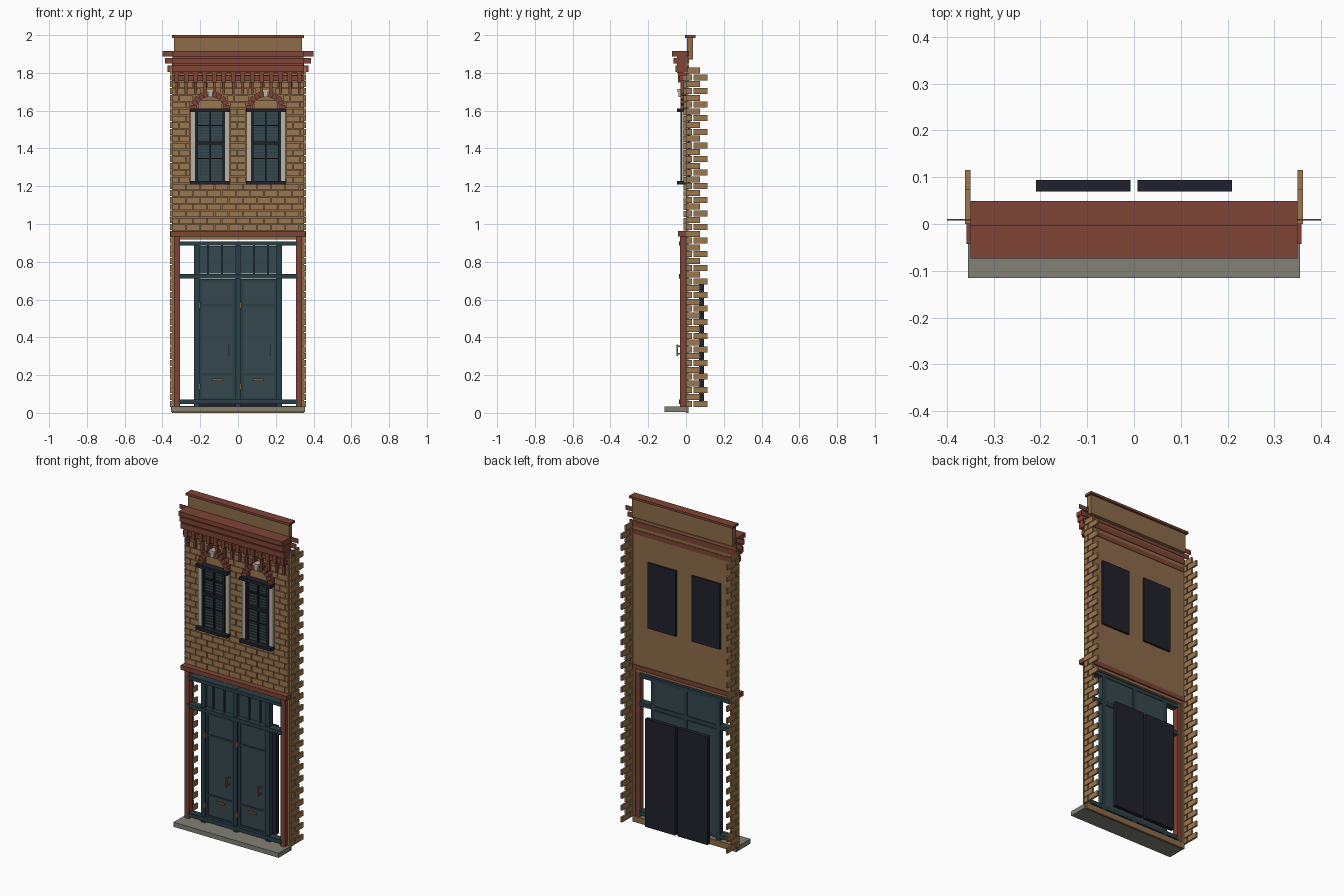
import bpy, bmesh, math
from mathutils import Matrix, Vector

cube = bpy.data.objects.get("Cube")
if cube:
    bpy.data.objects.remove(cube, do_unlink=True)


def material(name, *rgb):
    m = bpy.data.materials.new(name)
    m.use_nodes = True
    m.diffuse_color = (*rgb, 1)
    m.node_tree.nodes["Principled BSDF"].inputs["Base Color"].default_value = (*rgb, 1)
    return m


TAN = material("tan brick", 0.33, 0.185, 0.08)
WALL = material("tan render", 0.27, 0.15, 0.068)
RED = material("red trim", 0.21, 0.058, 0.036)
FRAME = material("teal frame", 0.024, 0.05, 0.062)
PANEL = material("teal panel", 0.036, 0.066, 0.075)
NAVY = material("dark navy", 0.015, 0.015, 0.026)
GREY = material("step stone", 0.22, 0.22, 0.18)
PALE = material("pale stone", 0.50, 0.46, 0.38)
BRASS = material("aged brass", 0.24, 0.11, 0.035)


def boxes(name, mat, items):
    """One object from boxes given as (x0, x1, y0, y1, z0, z1[, rotation about y])."""
    bm = bmesh.new()
    for x0, x1, y0, y1, z0, z1, *turn in items:
        centre = Vector((x0 + x1, y0 + y1, z0 + z1)) / 2
        size = Matrix.Diagonal((x1 - x0, y1 - y0, z1 - z0, 1))
        rot = Matrix.Rotation(turn[0] if turn else 0, 4, 'Y')
        bmesh.ops.create_cube(bm, size=1, matrix=Matrix.Translation(centre) @ rot @ size)
    mesh = bpy.data.meshes.new(name)
    bm.to_mesh(mesh)
    bm.free()
    mesh.materials.append(mat)
    obj = bpy.data.objects.new(name, mesh)
    bpy.context.collection.objects.link(obj)
    return obj


def box(name, mat, *dims):
    return boxes(name, mat, [dims])


def wide(half, *dims):
    return (-half, half, *dims)


def both(items):
    """Add the mirror image in x of every box."""
    return items + [(-b[1], -b[0], *b[2:]) for b in items]


COURSE = 0.036
GAP = 0.004
WINDOWS = (-0.148, 0.148)

# Step, threshold and upper wall
box("front_step", GREY, *wide(0.355, -0.115, 0.0, 0.005, 0.033))
box("threshold", WALL, *wide(0.35, 0.0, 0.014, 0.0, 0.036))
box("upper_wall", WALL, *wide(0.35, 0.0, 0.012, 0.94, 1.88))
boxes("shopfront_side_strips", WALL, both([(0.335, 0.35, -0.005, 0.012, 0.036, 0.94)]))

# Front brickwork, cut around the windows and arches
bricks = []
for row in range(24):
    z0 = 0.965 + row * COURSE
    z1 = min(z0 + COURSE - GAP, 1.82)
    mid = (z0 + z1) / 2
    half = 0
    if 1.21 < mid < 1.61:
        half = 0.106
    elif 1.61 <= mid < 1.71:
        half = math.sqrt(0.108 ** 2 - (mid - 1.605) ** 2)
    edges = [-0.35]
    if half:
        for cx in WINDOWS:
            edges += [cx - half, cx + half]
    edges.append(0.35)
    for a, b in zip(edges[::2], edges[1::2]):
        x = a
        step = 0.0375 if row % 2 else 0.075
        while x < b - 0.008:
            end = min(x + step, b)
            if b - end < 0.015:
                end = b
            bricks.append((x + GAP / 2, end - GAP / 2, -0.013, 0.001, z0, z1))
            x, step = end, 0.075
boxes("front_bricks", TAN, bricks)

# Toothed brick returns on both sides
quoins = []
for row in range(50):
    z0 = 0.032 + row * COURSE
    spans = ((0.0, 0.075),) if row % 2 else ((0.0, 0.033), (0.04, 0.115))
    for a, b in spans:
        quoins.append((0.35, 0.361, a, b, z0, z0 + COURSE - GAP))
boxes("side_bricks", TAN, both(quoins))

# Parapet and cornice
box("parapet", WALL, *wide(0.34, 0.004, 0.036, 1.87, 1.988))
box("parapet_cap", RED, *wide(0.35, -0.004, 0.049, 1.986, 2.0))
box("cornice_body", RED, *wide(0.348, -0.048, 0.008, 1.80, 1.90))
boards = [(0.40, -0.074, 1.888, 1.915), (0.387, -0.066, 1.85, 1.88), (0.373, -0.056, 1.805, 1.838)]
boxes("cornice_boards", RED, [wide(0.35, y, 0.016, a, b) for _, y, a, b in boards])
boxes("cornice_end_plates", RED, [wide(h, 0.007, 0.011, a, b) for h, _, a, b in boards])
box("frieze_band", RED, *wide(0.348, -0.034, 0.015, 1.757, 1.785))
brackets = []
for i in range(14):
    x = -0.325 + i * 0.05
    brackets += [(x - 0.012, x + 0.012, -0.042, 0, 1.75, 1.80),
                 (x - 0.007, x + 0.007, -0.028, 0, 1.69, 1.76)]
boxes("frieze_brackets", RED, brackets)

# Windows
for side, cx in zip(("right", "left"), WINDOWS):
    def around(half, *dims):
        return (cx - half, cx + half, *dims)

    box(side + "_window_back", NAVY, *around(0.095, 0.008, 0.024, 1.21, 1.61))
    box(side + "_window_glass", PANEL, *around(0.078, -0.012, 0.0, 1.22, 1.60))
    boxes(side + "_window_slats", FRAME,
          [around(0.066, -0.016, -0.01, 1.245 + i * 0.0165, 1.250 + i * 0.0165) for i in range(21)])
    boxes(side + "_window_jambs", PALE,
          [(cx + s * 0.091 - 0.013, cx + s * 0.091 + 0.013, -0.024, 0, 1.225, 1.595) for s in (-1, 1)])
    boxes(side + "_window_frame", NAVY,
          [(cx + s * 0.072 - 0.007, cx + s * 0.072 + 0.007, -0.03, 0, 1.225, 1.60) for s in (-1, 1)]
          + [around(0.004, -0.024, 0, 1.22, 1.6),
             around(0.07, -0.026, 0, 1.422, 1.438),
             around(0.07, -0.022, 0, 1.345, 1.350),
             around(0.07, -0.022, 0, 1.52, 1.525)])
    boxes(side + "_window_lintel_and_sill", NAVY,
          [around(0.106, -0.048, 0, 1.592, 1.611), around(0.106, -0.048, 0, 1.21, 1.228)])

    # Arch of wedge bricks with a keystone
    box(side + "_arch_infill", TAN, *around(0.062, -0.008, 0, 1.61, 1.655))
    arch = []
    for i in range(11):
        a = math.radians(8 + i * 16.4)
        if i == 5:
            continue
        x, z = cx + 0.088 * math.cos(a), 1.607 + 0.082 * math.sin(a)
        arch.append((x - 0.016, x + 0.016, -0.03, 0, z - 0.0105, z + 0.0105, -a))
    boxes(side + "_window_arch", RED, arch)
    boxes(side + "_keystone", PALE, [around(0.012, -0.04, 0, 1.672, 1.70),
                                     around(0.018, -0.045, 0, 1.70, 1.715)])

# Shopfront belt and columns
box("belt_course", RED, *wide(0.358, -0.043, 0.016, 0.935, 0.962))
box("shopfront_head", WALL, *wide(0.335, -0.012, 0.008, 0.918, 0.936))
boxes("shopfront_columns", RED, both([(0.308, 0.338, -0.032, 0.004, 0.034, 0.936)]))

# Teal beams and mullions
boxes("shopfront_beams", FRAME, [wide(0.315, -0.036, 0.006, a, b)
                                 for a, b in ((0.885, 0.907), (0.712, 0.736), (0.048, 0.072))])
boxes("mullions", FRAME, both([(0.205, 0.232, -0.026, 0.006, 0.034, 0.89)])
      + [wide(0.012, -0.026, 0.006, 0.034, 0.908)])
boxes("transom_panels", PANEL, both([(0.014, 0.205, -0.008, 0.004, 0.738, 0.884)]))
boxes("transom_bars", FRAME, both([(c - 0.005, c + 0.005, -0.018, 0, 0.735, 0.887)
                                   for c in (0.085, 0.158)]))

# Double doors
boxes("doors", PANEL, both([(0.013, 0.205, -0.012, 0.006, 0.07, 0.708)]))
rails = [(0.013, 0.205, -0.018, 0, a, b) for a, b in
         ((0.694, 0.708), (0.562, 0.576), (0.198, 0.210), (0.072, 0.082))]
stiles = [(c - 0.007, c + 0.007, -0.018, 0, 0.072, 0.708) for c in (0.021, 0.197)]
boxes("door_rails", FRAME, both(rails + stiles))
boxes("door_back_panels", NAVY, both([(0.008, 0.21, 0.069, 0.094, 0.036, 0.695)]))

# Door fittings
boxes("letter_plates", BRASS, both([(0.08, 0.136, -0.02, -0.01, 0.17, 0.181)]))
pulls = []
for x in (-0.047, 0.168):
    pulls += [(x - 0.004, x + 0.004, -0.05, -0.042, 0.302, 0.362),
              (x - 0.004, x + 0.004, -0.044, -0.01, 0.308, 0.316),
              (x - 0.004, x + 0.004, -0.044, -0.01, 0.348, 0.356)]
boxes("door_pulls", BRASS, pulls)
boxes("hinges", BRASS, [(x - 0.004, x + 0.004, -0.03, -0.01, z - 0.015, z + 0.015)
                        for x in (-0.202, 0.014) for z in (0.14, 0.57)])
